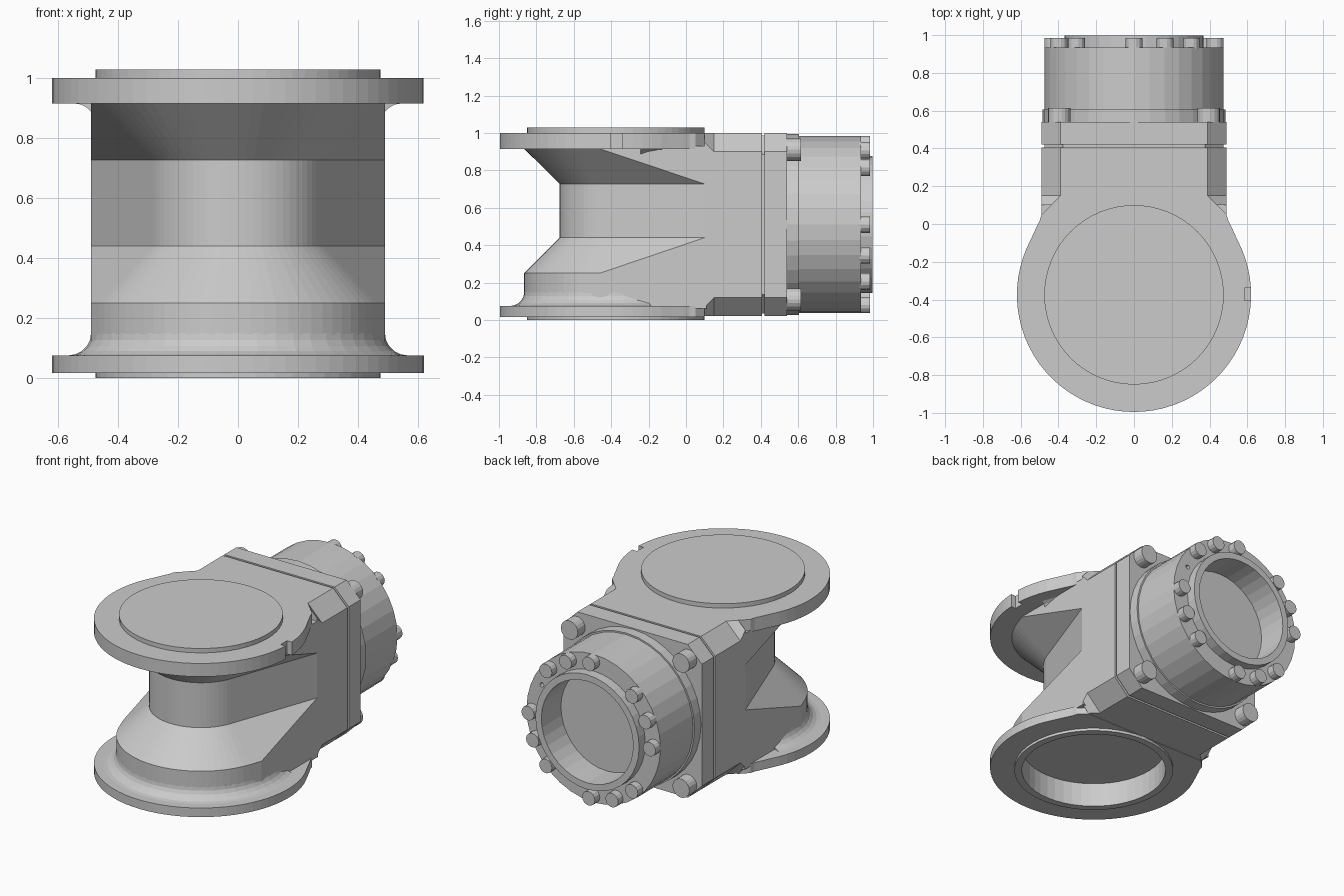
import bpy, bmesh
from math import sin, cos, pi, radians, sqrt
from mathutils import Vector

cube = bpy.data.objects.get("Cube")
if cube:
    bpy.data.objects.remove(cube, do_unlink=True)

grey = bpy.data.materials.new("cast grey")
grey.use_nodes = True
grey.diffuse_color = (0.6, 0.6, 0.6, 1)
grey.node_tree.nodes["Principled BSDF"].inputs["Base Color"].default_value = (0.6, 0.6, 0.6, 1)

YC = -0.375    # vertical axis position in y
ZC = 0.51      # height of the horizontal axis
HALF = 0.49    # half width of the housing


def finish(name, bm):
    bmesh.ops.recalc_face_normals(bm, faces=bm.faces)
    mesh = bpy.data.meshes.new(name)
    bm.to_mesh(mesh)
    bm.free()
    mesh.materials.append(grey)
    obj = bpy.data.objects.new(name, mesh)
    bpy.context.collection.objects.link(obj)
    return obj


def loft(name, rings):
    """Skin a list of equal-length closed rings and cap both ends."""
    bm = bmesh.new()
    rows = [[bm.verts.new(p) for p in ring] for ring in rings]
    n = len(rows[0])
    for low, high in zip(rows, rows[1:]):
        for i in range(n):
            j = (i + 1) % n
            bm.faces.new((low[i], low[j], high[j], high[i]))
    bm.faces.new(rows[0])
    bm.faces.new(rows[-1])
    return finish(name, bm)


def lathe(name, profile, n, axis="Z", center=(0, YC)):
    """Turn (radius, position) pairs about a Z or Y axis."""
    rings = []
    for r, h in profile:
        ring = []
        for i in range(n):
            a = 2 * pi * i / n
            u, v = center[0] + r * cos(a), center[1] + r * sin(a)
            ring.append((u, v, h) if axis == "Z" else (u, h, v))
        rings.append(ring)
    return loft(name, rings)


def mirrored(half):
    """Complete an outline whose first point lies on the centre line."""
    return half + [(-x, y) for x, y in reversed(half[1:])]


def octagon(y, cut, inset=0.0):
    w = HALF - inset
    pts = []
    for sx, sz in ((1, 1), (-1, 1), (-1, -1), (1, -1)):
        pair = [(sx * w, y, ZC + sz * (w - cut)), (sx * (w - cut), y, ZC + sz * w)]
        pts += pair if sx == sz else pair[::-1]
    return pts


def subtract(obj, cutter):
    mod = obj.modifiers.new("cut", "BOOLEAN")
    mod.operation = "DIFFERENCE"
    mod.solver = "EXACT"
    mod.object = cutter
    bpy.context.view_layer.objects.active = obj
    bpy.ops.object.modifier_apply(modifier=mod.name)


# Waisted body: round front, flanks flaring back to the housing width
SLOPE = 0.36
SEC = sqrt(1 + SLOPE ** 2)


def body_section(r, z):
    tangent = pi / 2 - math_atan
    half = [(r * sin(tangent * i / 14), YC - r * cos(tangent * i / 14)) for i in range(15)]
    yk = min(0.1, YC + (HALF - r * SEC) / SLOPE)
    half += [(HALF, yk), (HALF, 0.11)]
    return [(x, y, z) for x, y in mirrored(half)]


math_atan = Vector((1, 0)).angle(Vector((1, SLOPE)))
body = loft("waisted_body", [body_section(r, z) for r, z in (
    (0.49, 0.06), (0.49, 0.25), (0.30, 0.44), (0.30, 0.727), (0.49, 0.915), (0.49, 0.93))])

# Flange plates sharing one outline
arc = [radians(118) * i / 24 for i in range(25)]
outline = mirrored([(0.62 * sin(a), YC - 0.62 * cos(a)) for a in arc]
                   + [(0.518, -0.02), (0.498, 0.02), (HALF, 0.05), (0.44, 0.1)])


def flange(name, z0, z1):
    return loft(name, [[(x, y, z) for x, y in outline] for z in (z0, z1)])


top_flange = flange("top_flange", 0.915, 1.0)
bottom_flange = flange("bottom_flange", 0.017, 0.075)


# Fillets between the flanges and the body
def fillet(name, z_flange, direction, inner, a0, a1, steps):
    R = 0.075
    section = [(inner, -0.015), (HALF + R, -0.015)]
    section += [(HALF + R - R * sin(t), R - R * cos(t))
                for t in (pi / 2 * i / 5 for i in range(6))]
    section.append((inner, R))
    rings = []
    for i in range(steps + 1):
        a = radians(a0 + (a1 - a0) * i / steps)
        rings.append([(r * cos(a), YC + r * sin(a), z_flange + direction * h)
                      for r, h in section])
    return loft(name, rings)


fillet("top_fillet", 0.915, -1, 0.38, 15, 165, 18)
fillet("bottom_fillet", 0.075, 1, 0.455, -200, 20, 30)

# Rear housing with chamfered edges, groove and mounting plate
housing = loft("rear_housing", [octagon(0.1, 0.05), octagon(0.15, 0.1), octagon(0.405, 0.1)])
loft("joint_groove", [octagon(0.39, 0.1, 0.015), octagon(0.43, 0.1, 0.015)])
loft("mounting_plate", [octagon(0.42, 0.1), octagon(0.54, 0.1)])

# Open bottom bore and flange notch
bore = lathe("bore_cutter", [(0.44, -0.1), (0.44, 0.16)], 48)
notch = loft("notch_cutter", [[(0.585, -0.405, z), (0.7, -0.405, z), (0.7, -0.34, z),
                               (0.585, -0.34, z)] for z in (0.85, 1.1)])
for part in (body, bottom_flange):
    subtract(part, bore)
subtract(top_flange, notch)

# Raised face on top and the lined bore below
lathe("top_cover", [(0.475, 0.98), (0.475, 1.028)], 64)
lathe("bottom_spigot", [(0.45, 0.17), (0.45, 0.04), (0.475, 0.04), (0.475, 0.0),
                        (0.43, 0.0), (0.43, 0.155)], 48)

# Rear cylinder with a recessed mouth
end_cap = lathe("rear_cylinder", [(0.484, 0.53), (0.484, 0.605), (0.474, 0.605), (0.474, 0.935),
                                  (0.367, 0.935), (0.367, 0.998), (0.325, 0.998),
                                  (0.325, 0.80)], 36, "Y", (0, ZC))
pin = lathe("pin_hole_cutter", [(0.014, 0.9), (0.014, 0.95)], 12, "Y", (0.365, ZC + 0.18))
subtract(end_cap, pin)
for cutter in (bore, notch, pin):
    bpy.data.objects.remove(cutter, do_unlink=True)

# Corner bolts on the mounting plate
for sx in (-1, 1):
    for sz in (-1, 1):
        lathe("corner_bolt", [(0.06, 0.53), (0.06, 0.615)], 18, "Y",
              (sx * 0.395, ZC + sz * 0.4))

# Four groups of three bolts around the cylinder mouth
for quarter in range(4):
    for k in range(3):
        a = radians(90 * quarter + 22.5 * k)
        lathe("end_bolt", [(0.045, 0.925), (0.045, 0.985)], 14, "Y",
              (-0.43 * cos(a), ZC + 0.43 * sin(a)))
